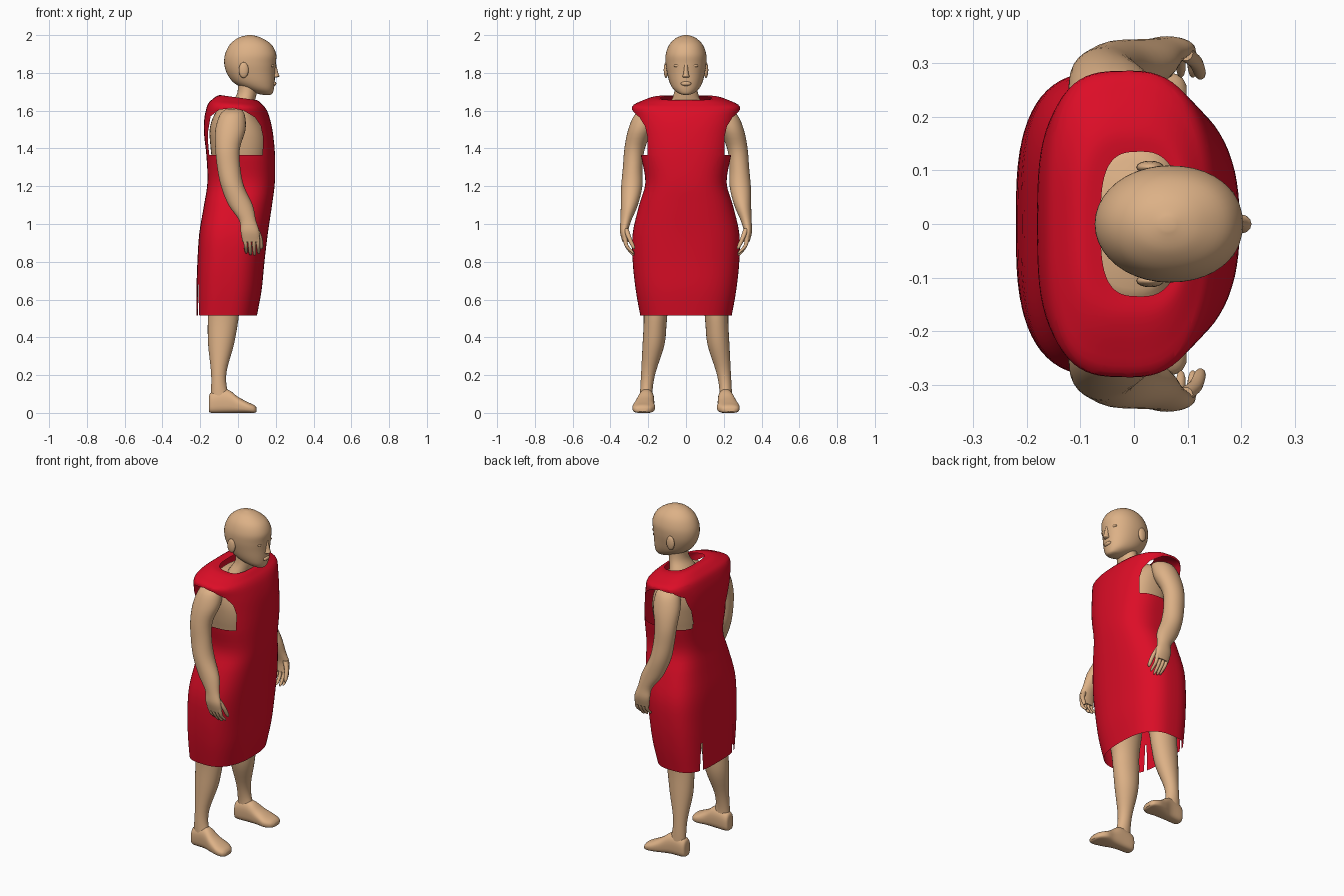
import bpy, bmesh, math
from mathutils import Vector


def material(name, rgb):
    m = bpy.data.materials.new(name)
    m.diffuse_color = (*rgb, 1)
    return m


SKIN = material("skin", (0.72, 0.44, 0.24))
RED = material("red cloth", (0.72, 0.004, 0.02))


def catmull(a, b, c, d, t):
    return 0.5 * (2 * b + (c - a) * t + (2 * a - 5 * b + 4 * c - d) * t * t
                  + (3 * b - a - 3 * c + d) * t ** 3)


def smooth_rows(rows, steps):
    out = []
    for i in range(len(rows) - 1):
        q = [rows[max(i - 1, 0)], rows[i], rows[i + 1], rows[min(i + 2, len(rows) - 1)]]
        for k in range(steps):
            out.append([catmull(*v, k / steps) for v in zip(*q)])
    return out + [list(rows[-1])]


def power(v, p):
    return math.copysign(abs(v) ** (2 / p), v)


def finish(bm, name, mat):
    bmesh.ops.recalc_face_normals(bm, faces=bm.faces)
    me = bpy.data.meshes.new(name)
    bm.to_mesh(me)
    bm.free()
    me.materials.append(mat)
    ob = bpy.data.objects.new(name, me)
    bpy.context.collection.objects.link(ob)
    bpy.ops.object.select_all(action="DESELECT")
    ob.select_set(True)
    bpy.context.view_layer.objects.active = ob
    bpy.ops.object.shade_smooth_by_angle(angle=math.radians(50))
    return ob


def loft(rows, side=1, pf=2.0, pb=2.0, n=28, steps=4, caps=True, along_x=False):
    """Rows are (height, back, front, centre y, half width); along_x swaps x and z."""
    bm = bmesh.new()
    rings = []
    for h, lo, hi, yc, ry in smooth_rows(rows, steps):
        ring = []
        for k in range(n):
            a = 2 * math.pi * k / n
            c, s = math.cos(a), math.sin(a)
            p = pf if c > 0 else pb
            u = (lo + hi) / 2 + (hi - lo) / 2 * power(c, p)
            y = side * (yc + ry * power(s, p))
            ring.append(bm.verts.new((h, y, max(u, 0)) if along_x else (u, y, h)))
        rings.append(ring)
    for a, b in zip(rings, rings[1:]):
        for k in range(n):
            j = (k + 1) % n
            bm.faces.new((a[k], a[j], b[j], b[k]))
    if caps:
        bm.faces.new(rings[0])
        bm.faces.new(rings[-1])
    return bm


def cut_opening(bm, outline, axes, test):
    """Cut a convex clockwise outline through the sheet and remove what is inside it."""
    i, j = axes
    planes = []
    for (a, b), (c, d) in zip(outline, outline[1:] + outline[:1]):
        co, no = Vector((0, 0, 0)), Vector((0, 0, 0))
        co[i], co[j], no[i], no[j] = a, b, -(d - b), c - a
        planes.append((co, no.normalized()))
    for co, no in planes:
        near = [f for f in bm.faces if test(f.calc_center_median())]
        geom = set(near)
        for f in near:
            geom.update(f.edges)
            geom.update(f.verts)
        bmesh.ops.bisect_plane(bm, geom=list(geom), plane_co=co, plane_no=no, dist=1e-5)
    dead = [f for f in bm.faces if test(f.calc_center_median()) and
            all((f.calc_center_median() - co).dot(no) < 0 for co, no in planes)]
    bmesh.ops.delete(bm, geom=dead, context="FACES")


def ellipsoid(name, loc, size, mat):
    bm = bmesh.new()
    bmesh.ops.create_uvsphere(bm, u_segments=16, v_segments=10, radius=1)
    for v in bm.verts:
        v.co = Vector(loc) + Vector(a * b for a, b in zip(v.co, size))
    return finish(bm, name, mat)


# Dress: one sheet from hem over the shoulders to the neck opening
dress = loft([(0.515, -0.22, 0.10, 0, 0.242), (0.65, -0.22, 0.125, 0, 0.266),
              (0.80, -0.215, 0.14, 0, 0.282), (0.95, -0.205, 0.158, 0, 0.282),
              (1.10, -0.18, 0.18, 0, 0.248), (1.22, -0.162, 0.195, 0, 0.215),
              (1.36, -0.167, 0.196, 0, 0.238), (1.48, -0.18, 0.185, 0, 0.255),
              (1.56, -0.178, 0.168, 0, 0.272), (1.62, -0.163, 0.145, 0, 0.285),
              (1.648, -0.135, 0.125, 0, 0.235), (1.668, -0.10, 0.105, 0, 0.175),
              (1.668, -0.062, 0.09, 0, 0.135)], pf=2.5, pb=3.2, n=72, caps=False)
for v in dress.verts:
    if v.co.z > 1.6:
        v.co.z -= 0.12 * v.co.x * (v.co.z - 1.6) / 0.06
# Armholes
armhole = [(-0.155, 1.365), (0.13, 1.365), (0.133, 1.46), (0.12, 1.52), (0.09, 1.565),
           (0.03, 1.60), (-0.03, 1.613), (-0.10, 1.605), (-0.145, 1.57), (-0.16, 1.48)]
cut_opening(dress, armhole[::-1], (0, 2), lambda c: abs(c.y) > 0.15 and 1.2 < c.z < 1.64)
# Two slits at the back of the hem
for s in (1, -1):
    slit = [(s * 0.15 - 0.014, 0.4), (s * 0.15 - 0.005, 0.68),
            (s * 0.15 + 0.005, 0.68), (s * 0.15 + 0.014, 0.4)]
    cut_opening(dress, slit, (1, 2), lambda c: c.x < -0.1 and c.z < 0.8)
finish(dress, "dress", RED)

# Torso under the dress
finish(loft([(0.78, -0.12, 0.06, 0, 0.15), (0.85, -0.16, 0.09, 0, 0.20),
             (1.0, -0.17, 0.12, 0, 0.22), (1.22, -0.13, 0.14, 0, 0.165),
             (1.4, -0.145, 0.165, 0, 0.19), (1.5, -0.15, 0.15, 0, 0.2),
             (1.58, -0.125, 0.10, 0, 0.19), (1.63, -0.08, 0.08, 0, 0.12)],
            pf=2.4, pb=2.4, n=40), "torso", SKIN)

# Neck and head
finish(loft([(1.58, -0.07, 0.085, 0, 0.12), (1.64, -0.035, 0.088, 0, 0.085),
             (1.70, -0.002, 0.10, 0, 0.062), (1.80, -0.005, 0.11, 0, 0.06)]), "neck", SKIN)
finish(loft([(1.684, 0.13, 0.172, 0, 0.016), (1.692, 0.095, 0.183, 0, 0.04),
             (1.715, 0.035, 0.190, 0, 0.068), (1.75, -0.025, 0.194, 0, 0.087),
             (1.80, -0.06, 0.196, 0, 0.10), (1.85, -0.073, 0.200, 0, 0.108),
             (1.90, -0.068, 0.202, 0, 0.107), (1.95, -0.043, 0.177, 0, 0.088),
             (1.985, 0.0, 0.125, 0, 0.052), (2.0, 0.05, 0.075, 0, 0.012)],
            pf=2.15, n=40, steps=5), "head", SKIN)
finish(loft([(1.775, 0.18, 0.200, 0, 0.016), (1.782, 0.18, 0.219, 0, 0.018),
             (1.80, 0.18, 0.213, 0, 0.013), (1.85, 0.18, 0.201, 0, 0.009)],
            n=12), "nose", SKIN)
ellipsoid("lips", (0.190, 0, 0.0 + 1.743), (0.013, 0.028, 0.012), SKIN)

for s, label in ((1, "left"), (-1, "right")):
    # Face details
    ellipsoid(label + "_eye", (0.178, s * 0.044, 1.838), (0.012, 0.02, 0.009), SKIN)
    ellipsoid(label + "_ear", (0.03, s * 0.106, 1.815), (0.026, 0.012, 0.042), SKIN)

    # Arm running into the palm
    finish(loft([(1.61, -0.06, 0.01, 0.18, 0.03), (1.58, -0.095, 0.035, 0.21, 0.06),
                 (1.5, -0.12, 0.04, 0.24, 0.066), (1.4, -0.12, 0.01, 0.272, 0.054),
                 (1.3, -0.11, 0.012, 0.282, 0.052), (1.2, -0.09, 0.032, 0.287, 0.056),
                 (1.1, -0.05, 0.078, 0.30, 0.045), (1.02, 0.006, 0.095, 0.318, 0.029),
                 (0.96, 0.014, 0.113, 0.328, 0.022), (0.905, 0.024, 0.115, 0.32, 0.016)],
                side=s), label + "_arm", SKIN)
    # Fingers and thumb
    for k in range(4):
        x = 0.038 + 0.022 * k
        tip = (0.845, 0.835, 0.832, 0.842)[k]
        finish(loft([(0.93, x - 0.011, x + 0.011, 0.324, 0.012),
                     (0.885, x - 0.007, x + 0.013, 0.315, 0.011),
                     (tip + 0.012, x - 0.003, x + 0.014, 0.287, 0.010),
                     (tip, x + 0.002, x + 0.009, 0.277, 0.004)],
                    side=s, n=10, steps=3), f"{label}_finger_{k + 1}", SKIN)
    finish(loft([(0.975, 0.08, 0.11, 0.318, 0.014), (0.93, 0.102, 0.128, 0.302, 0.013),
                 (0.885, 0.112, 0.134, 0.282, 0.011), (0.868, 0.118, 0.13, 0.275, 0.005)],
                side=s, n=10), label + "_thumb", SKIN)

    # Leg and foot
    finish(loft([(0.95, -0.15, 0.09, 0.11, 0.10), (0.75, -0.155, 0.07, 0.135, 0.095),
                 (0.58, -0.155, 0.015, 0.158, 0.068), (0.48, -0.16, 0.0, 0.163, 0.061),
                 (0.36, -0.158, -0.022, 0.172, 0.058), (0.22, -0.143, -0.06, 0.198, 0.039),
                 (0.13, -0.142, -0.058, 0.209, 0.033), (0.06, -0.145, -0.03, 0.21, 0.035)],
                side=s), label + "_leg", SKIN)
    finish(loft([(-0.154, 0.01, 0.08, 0.207, 0.02), (-0.14, 0, 0.11, 0.207, 0.036),
                 (-0.06, 0, 0.125, 0.21, 0.042), (0.0, 0, 0.085, 0.22, 0.052),
                 (0.05, 0, 0.058, 0.224, 0.06), (0.085, 0, 0.042, 0.23, 0.047),
                 (0.098, 0.006, 0.028, 0.232, 0.026)],
                side=s, pf=2.3, pb=3.2, along_x=True), label + "_foot", SKIN)
